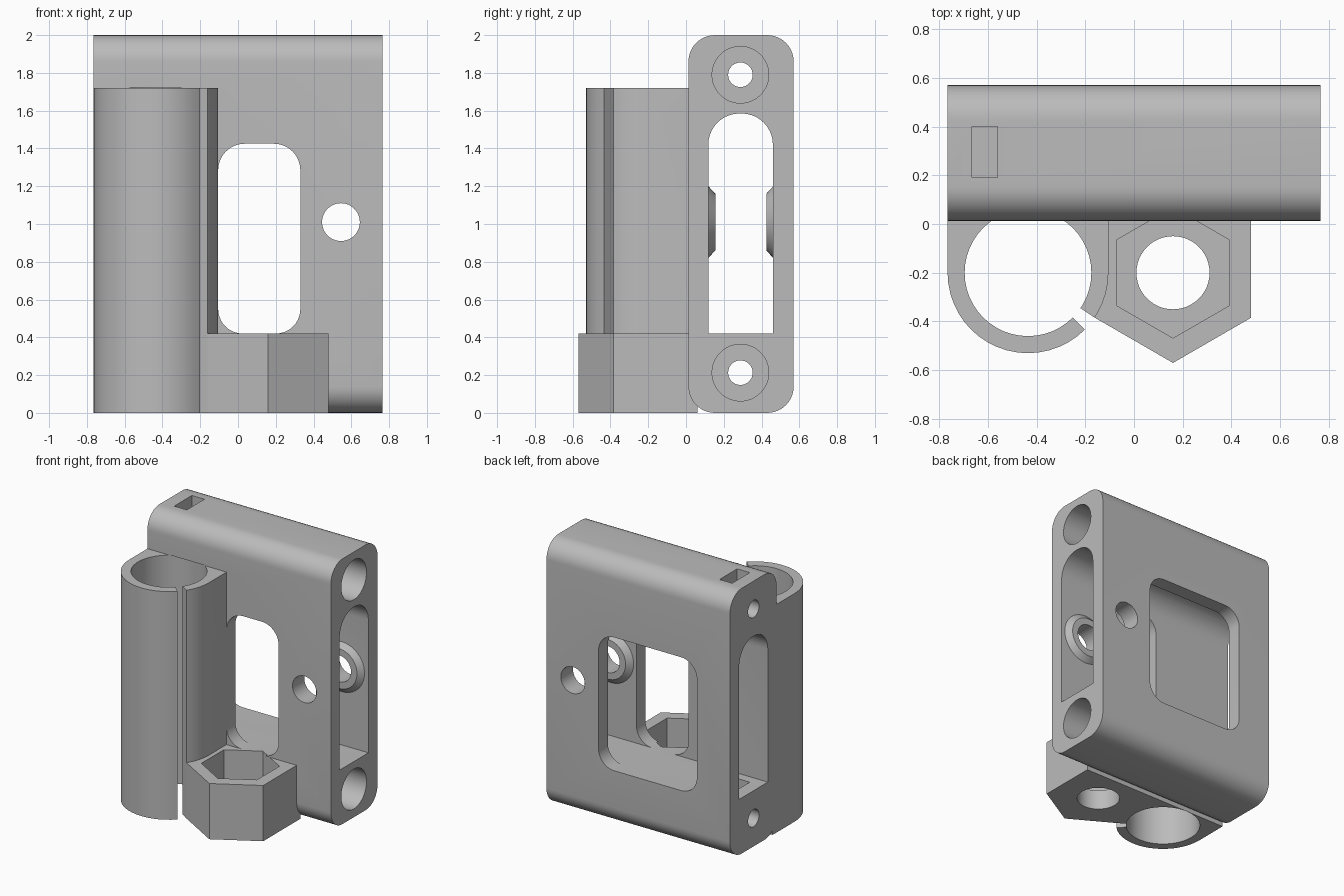
import bpy, bmesh, math
from mathutils import Vector

default = bpy.data.objects.get("Cube")
if default:
    bpy.data.objects.remove(default, do_unlink=True)

plastic = bpy.data.materials.new("plain grey plastic")
plastic.use_nodes = True
GREY = (0.5, 0.5, 0.5, 1)
plastic.diffuse_color = GREY
plastic.node_tree.nodes["Principled BSDF"].inputs["Base Color"].default_value = GREY


def place(axis, u, v, w):
    """Map profile coordinates (u, v) and depth w into space."""
    return Vector({"x": (w, u, v), "y": (u, w, v), "z": (u, v, w)}[axis])


def loft(name, axis, rings):
    """Solid through a start and an end profile, each (points, depth)."""
    bm = bmesh.new()
    lower, upper = [[bm.verts.new(place(axis, u, v, w)) for u, v in pts]
                    for pts, w in rings]
    bm.faces.new(lower)
    bm.faces.new(upper)
    n = len(lower)
    for i in range(n):
        j = (i + 1) % n
        bm.faces.new((lower[i], lower[j], upper[j], upper[i]))
    bmesh.ops.recalc_face_normals(bm, faces=bm.faces)
    mesh = bpy.data.meshes.new(name)
    bm.to_mesh(mesh)
    bm.free()
    mesh.materials.append(plastic)
    obj = bpy.data.objects.new(name, mesh)
    bpy.context.collection.objects.link(obj)
    return obj


def prism(name, axis, pts, a, b):
    return loft(name, axis, [(pts, a), (pts, b)])


def arc(cu, cv, r, start=0, end=360, steps=48):
    last = steps if end - start == 360 else steps + 1
    angles = [math.radians(start + (end - start) * i / steps) for i in range(last)]
    return [(cu + r * math.cos(t), cv + r * math.sin(t)) for t in angles]


def rounded(u0, u1, v0, v1, bottom, top):
    """Rectangle with separate radii for the bottom and top corners."""
    pts = []
    for u, v, r, su, sv, a in ((u1, v1, top, -1, -1, 0), (u0, v1, top, 1, -1, 90),
                               (u0, v0, bottom, 1, 1, 180), (u1, v0, bottom, -1, 1, 270)):
        pts += arc(u + su * r, v + sv * r, r, a, a + 90, 10) if r else [(u, v)]
    return pts


def combine(target, tool, operation):
    mod = target.modifiers.new(operation, "BOOLEAN")
    mod.operation, mod.solver, mod.object = operation, "EXACT", tool
    bpy.context.view_layer.objects.active = target
    bpy.ops.object.modifier_apply(modifier=mod.name)
    bpy.data.objects.remove(tool, do_unlink=True)


def cut(tool):
    combine(body, tool, "DIFFERENCE")


def join(tool):
    combine(body, tool, "UNION")


# Main block with rounded long edges
SIDE, FRONT, BACK, FLOOR = 0.765, 0.013, 0.57, 0.42
body = prism("bracket_body", "x", rounded(FRONT, BACK, 0, 2, 0.14, 0.14), -SIDE, SIDE)

# Arched slot from side to side, then front and back windows
cut(prism("slot", "x", rounded(0.118, 0.46, FLOOR, 1.585, 0, 0.165), -1, 1))
cut(prism("front_window", "y", rounded(-0.105, 0.33, FLOOR, 1.425, 0.13, 0.14), -0.1, 0.2))
cut(prism("back_window", "y", rounded(-0.49, 0.33, FLOOR, 1.425, 0.13, 0.13), 0.3, 0.7))

# Conical bosses inside the slot, around the cross hole
HX, HZ = 0.545, 1.01
for wall, tip in ((0.1, 0.155), (0.48, 0.425)):
    join(loft("boss", "y", [(arc(HX, HZ, 0.21), wall), (arc(HX, HZ, 0.15), tip)]))
cut(prism("cross_hole", "y", arc(HX, HZ, 0.1), -0.1, 0.7))

# Upright clamp tube, with straight flanks running into the block
TX, TY, TOP = -0.435, -0.2, 1.72
outline = [(TX - 0.33, 0.06)] + arc(TX, TY, 0.33, 180, 360, 24) + [(TX + 0.33, 0.06)]
join(prism("tube", "z", outline, 0, TOP))

# Low base that holds the nut
NX, NY = 0.16, -0.2
join(prism("nut_base", "z", [(0.48, 0.06), (0.48, -0.385), (NX, -0.57),
                             (TX, -0.226), (TX, 0.06)], 0, FLOOR))

# Tube bore and its clamping slit
cut(prism("tube_bore", "z", arc(TX, TY, 0.26), -0.1, TOP + 0.002))
cut(prism("slit", "z", [(TX, TY)] + arc(TX, TY, 0.35, -45, -34, 2), -0.1, TOP + 0.1))

# Hexagonal nut pocket over a round hole
cut(prism("nut_hole", "z", arc(NX, NY, 0.15), -0.1, 0.3))
cut(prism("nut_pocket", "z", arc(NX, NY, 0.268, 30, 390, 6), 0.15, FLOOR + 0.002))

# Rod sockets, bolt holes and trap slots at top and bottom
RY = 0.288
for z, mouth in ((1.79, 2.1), (0.213, 0.5)):
    cut(prism("rod_socket", "x", arc(RY, z, 0.15), -0.45, 1))
    cut(prism("bolt_hole", "x", arc(RY, z, 0.065, steps=32), -1, -0.4))
    cut(prism("trap_slot", "z", rounded(-0.665, -0.56, 0.19, 0.4, 0, 0), z - 0.105, mouth))

# Smooth curved walls, sharp edges
bpy.ops.object.select_all(action="DESELECT")
body.select_set(True)
bpy.context.view_layer.objects.active = body
bpy.ops.object.shade_smooth_by_angle(angle=math.radians(25))
